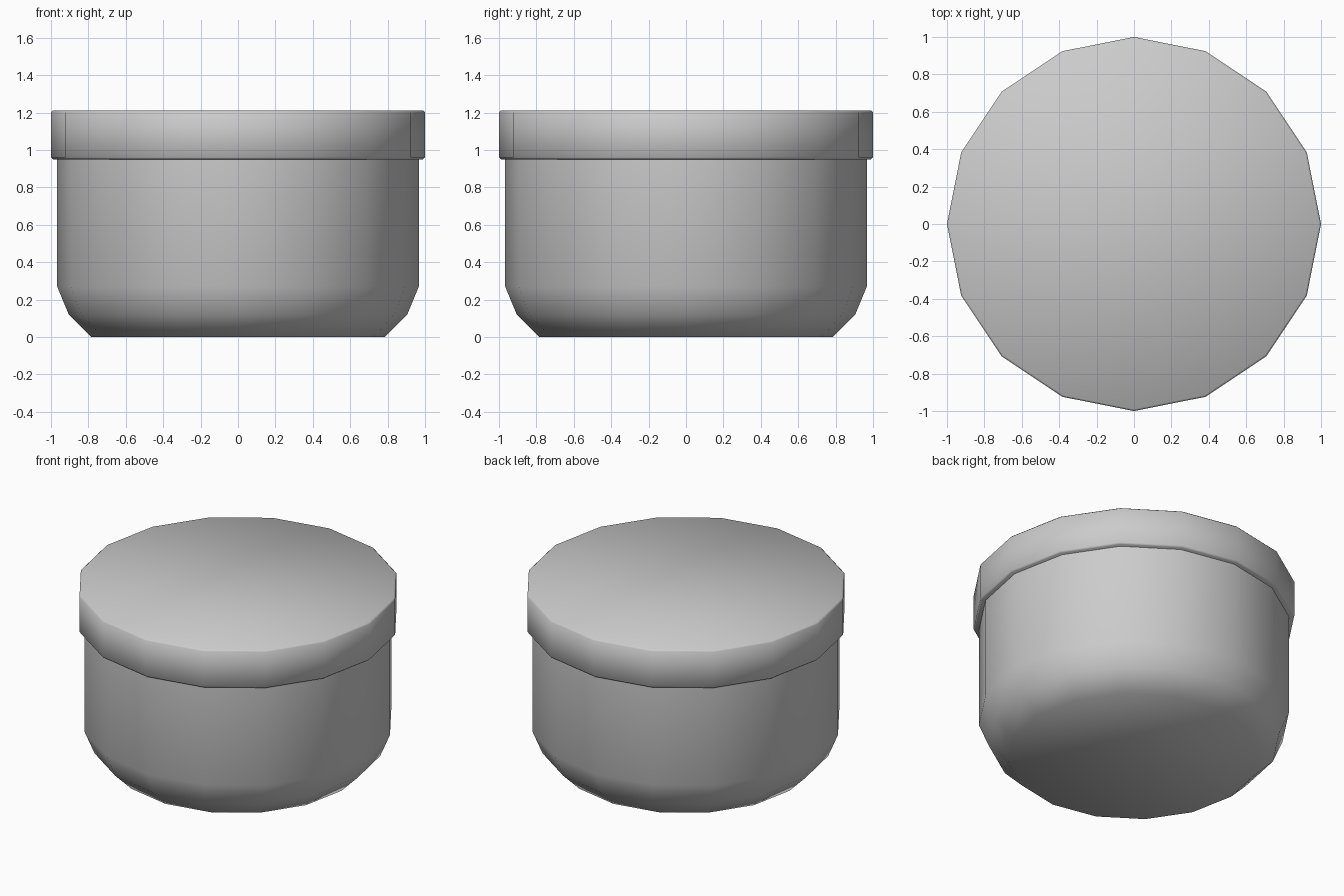
import bpy
import math

SIDES = 16

cube = bpy.data.objects.get("Cube")
if cube:
    bpy.data.objects.remove(cube, do_unlink=True)

grey = bpy.data.materials.new("plain_grey")
grey.use_nodes = True
color = (0.6, 0.6, 0.6, 1)
grey.diffuse_color = color
grey.node_tree.nodes["Principled BSDF"].inputs["Base Color"].default_value = color


def lathe(name, profile):
    """Spin a (radius, height) profile into a closed, smooth-shaded solid."""
    verts = [(r * math.cos(math.tau * i / SIDES), r * math.sin(math.tau * i / SIDES), z)
             for r, z in profile for i in range(SIDES)]
    faces = []
    for ring in range(len(profile) - 1):
        a, b = ring * SIDES, (ring + 1) * SIDES
        for i in range(SIDES):
            j = (i + 1) % SIDES
            faces.append((a + i, a + j, b + j, b + i))
    faces.append(tuple(reversed(range(SIDES))))
    faces.append(tuple(range(len(verts) - SIDES, len(verts))))
    mesh = bpy.data.meshes.new(name)
    mesh.from_pydata(verts, [], faces)
    mesh.materials.append(grey)
    obj = bpy.data.objects.new(name, mesh)
    bpy.context.collection.objects.link(obj)
    bpy.ops.object.select_all(action="DESELECT")
    obj.select_set(True)
    bpy.context.view_layer.objects.active = obj
    bpy.ops.object.shade_smooth_by_angle(angle=math.radians(60))
    return obj


# Bowl with a rounded lower edge
lathe("pot_body", [(0.785, 0), (0.905, 0.12), (0.967, 0.27), (0.967, 0.96)])

# Overhanging lid with softened rims
lathe("lid", [(0.99, 0.95), (1, 0.96), (1, 1.2), (0.99, 1.21)])
